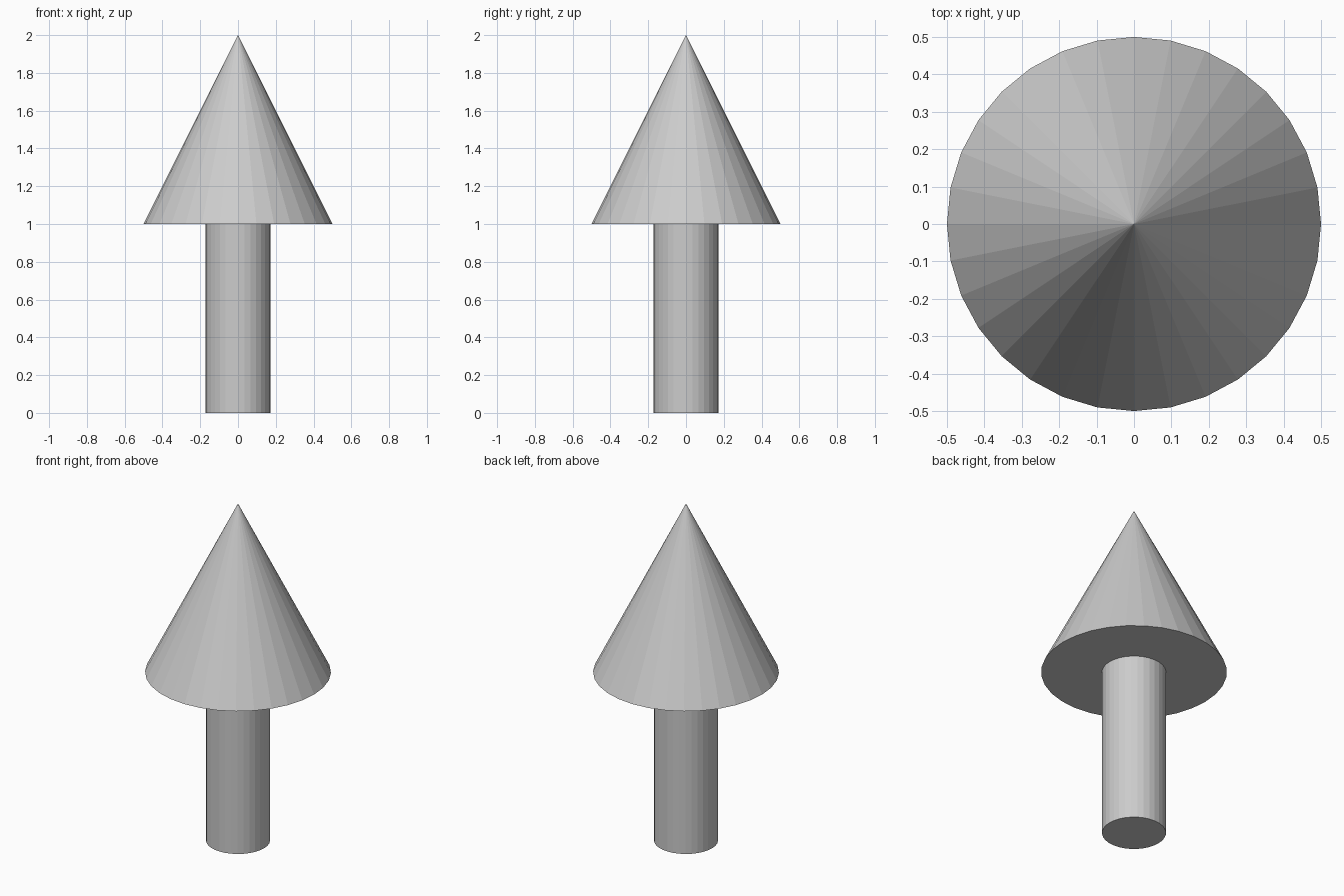
import bpy

if "Cube" in bpy.data.objects:
    bpy.data.objects.remove(bpy.data.objects["Cube"])

SIDES = 32


def tapered_part(name, r_bottom, r_top, z_bottom, z_top):
    """Flat-faced round part standing between two heights."""
    bpy.ops.mesh.primitive_cone_add(
        vertices=SIDES, radius1=r_bottom, radius2=r_top,
        depth=z_top - z_bottom, location=(0, 0, (z_bottom + z_top) / 2))
    part = bpy.context.object
    part.name = name
    return part


# Straight round shaft
tapered_part("arrow_shaft", 0.172, 0.172, 0.0, 1.0)

# Pointed cone head
tapered_part("arrow_head", 0.5, 0.0, 1.0, 2.0)
